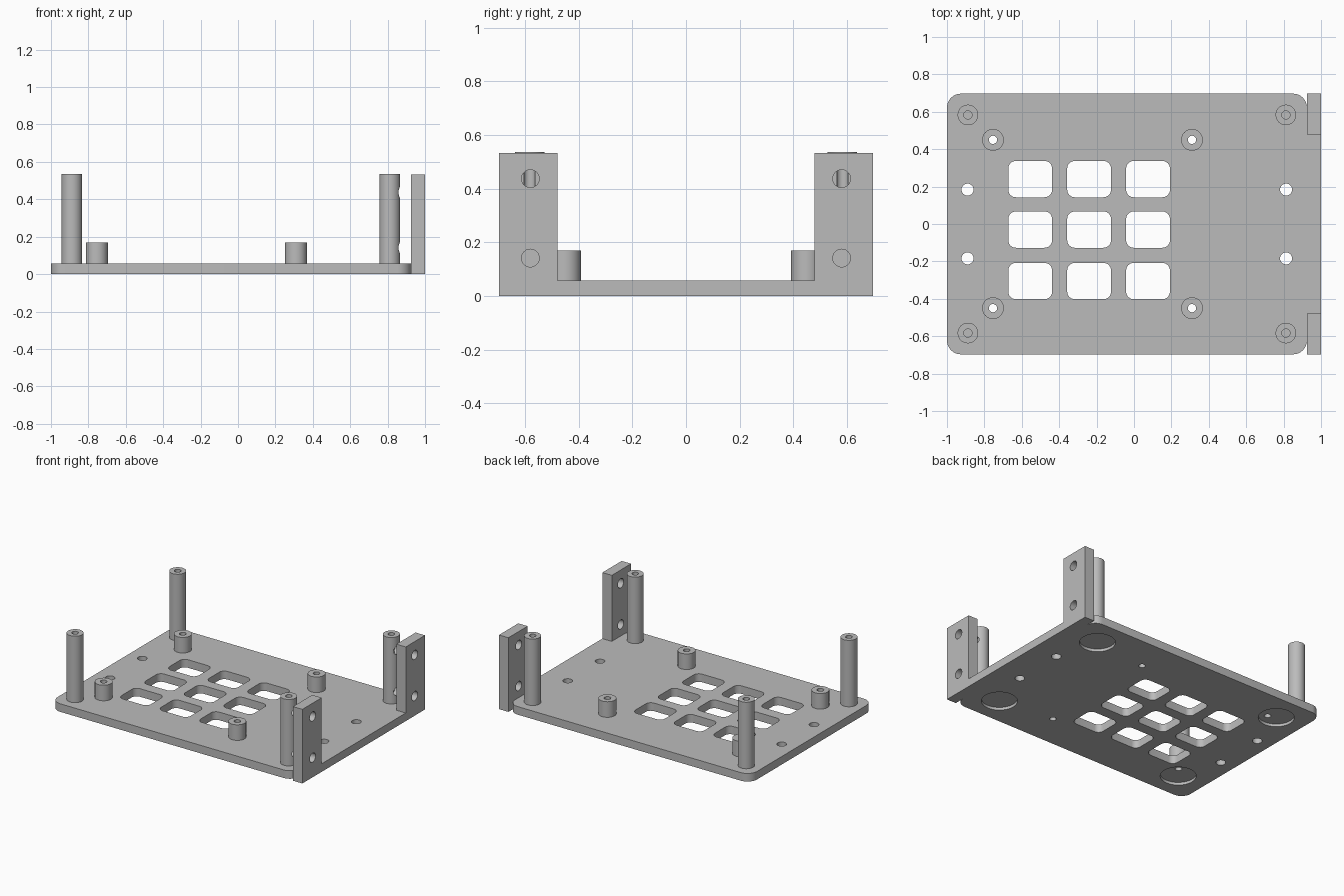
import bpy, bmesh
from math import cos, sin, pi, radians

if "Cube" in bpy.data.objects:
    bpy.data.objects.remove(bpy.data.objects["Cube"])

grey = bpy.data.materials.new("plain_grey")
grey.use_nodes = True
colour = (0.5, 0.5, 0.5, 1)
grey.diffuse_color = colour
grey.node_tree.nodes["Principled BSDF"].inputs["Base Color"].default_value = colour

PLATE_TOP = 0.058
TOP = 0.533
HALF_Y = 0.697
PLATE_END = 0.925
BORE = 0.022


def circle(x, y, r, n=40):
    return [(x + r * cos(2 * pi * i / n), y + r * sin(2 * pi * i / n)) for i in range(n)]


def rounded_rect(x0, x1, y0, y1, r, n=8):
    corners = [(x1 - r, y1 - r), (x0 + r, y1 - r), (x0 + r, y0 + r), (x1 - r, y0 + r)]
    return [(cx + r * cos(pi / 2 * (q + i / n)), cy + r * sin(pi / 2 * (q + i / n)))
            for q, (cx, cy) in enumerate(corners) for i in range(n + 1)]


def prisms(name, profiles, low, high, along_x=False):
    """Extrude flat outlines along z, or along x when the outline is in y and z."""
    bm = bmesh.new()
    for profile in profiles:
        def place(p, h):
            return (h, p[0], p[1]) if along_x else (p[0], p[1], h)
        base = bm.faces.new([bm.verts.new(place(p, low)) for p in profile])
        ext = bmesh.ops.extrude_face_region(bm, geom=[base])
        shift = (high - low, 0, 0) if along_x else (0, 0, high - low)
        moved = [v for v in ext["geom"] if isinstance(v, bmesh.types.BMVert)]
        bmesh.ops.translate(bm, verts=moved, vec=shift)
    bmesh.ops.recalc_face_normals(bm, faces=bm.faces[:])
    mesh = bpy.data.meshes.new(name)
    bm.to_mesh(mesh)
    bm.free()
    mesh.materials.append(grey)
    obj = bpy.data.objects.new(name, mesh)
    bpy.context.collection.objects.link(obj)
    return obj


def select_only(obj):
    bpy.ops.object.select_all(action="DESELECT")
    obj.select_set(True)
    bpy.context.view_layer.objects.active = obj


def cut(obj, *cutters):
    select_only(obj)
    for cutter in cutters:
        mod = obj.modifiers.new("cut", "BOOLEAN")
        mod.operation = "DIFFERENCE"
        mod.solver = "EXACT"
        mod.object = cutter
        bpy.ops.object.modifier_apply(modifier=mod.name)


parts = []
cutters = []
signs = (1, -1)
standoff_spots = [(x, s * 0.45) for x in (-0.754, 0.31) for s in signs]
pillar_spots = [(x, s * 0.583) for x in (-0.888, 0.812) for s in signs]

# Base plate with vents, screw holes and shallow foot recesses
plate = prisms("base_plate", [rounded_rect(-1, PLATE_END, -HALF_Y, HALF_Y, 0.075)], 0, PLATE_TOP)
vents = prisms("vent_cutter",
               [rounded_rect(x - 0.117, x + 0.117, y - 0.097, y + 0.097, 0.04)
                for x in (-0.555, -0.24, 0.075) for y in (0.24, -0.03, -0.305)], -0.1, 0.1)
holes = prisms("hole_cutter",
               [circle(x, s * 0.184, 0.032) for x in (-0.89, 0.813) for s in signs]
               + [circle(x, y, BORE) for x, y in standoff_spots], -0.1, 0.1)
recesses = prisms("recess_cutter",
                  [circle(x, s * 0.495, 0.117, 64) for x in (-0.79, 0.725) for s in signs],
                  -0.1, 0.02)
cut(plate, vents, holes, recesses)
parts.append(plate)
cutters += [vents, holes, recesses]

# End panel: low strip with an upright mounting tab at each side
inner = 0.478
outline = [(-HALF_Y, 0), (HALF_Y, 0), (HALF_Y, TOP), (inner, TOP), (inner, PLATE_TOP),
           (-inner, PLATE_TOP), (-inner, TOP), (-HALF_Y, TOP)]
panel = prisms("end_panel", [outline], PLATE_END, 1, along_x=True)
tab_holes = prisms("tab_hole_cutter",
                   [circle(s * 0.58, z, 0.033) for s in signs for z in (0.141, 0.437)],
                   0.82, 1.1, along_x=True)
cut(panel, tab_holes)
parts.append(panel)
cutters.append(tab_holes)

# Short standoffs, bored right through
for i, (x, y) in enumerate(standoff_spots):
    standoff = prisms(f"standoff_{i + 1}", [circle(x, y, 0.058)], PLATE_TOP, 0.17)
    bore = prisms("standoff_bore_cutter", [circle(x, y, BORE)], 0, 0.3)
    cut(standoff, bore)
    parts.append(standoff)
    cutters.append(bore)

# Tall pillars with blind bores; the pair by the tabs is notched for the screws
for i, (x, y) in enumerate(pillar_spots):
    pillar = prisms(f"pillar_{i + 1}", [circle(x, y, 0.055)], PLATE_TOP, TOP + 0.003)
    bore = prisms("pillar_bore_cutter", [circle(x, y, BORE)], 0.3, 0.7)
    cut(pillar, bore)
    if x > 0:
        cut(pillar, tab_holes)
    parts.append(pillar)
    cutters.append(bore)

for cutter in cutters:
    bpy.data.objects.remove(cutter)

for part in parts:
    select_only(part)
    bpy.ops.object.shade_smooth_by_angle(angle=radians(30))
